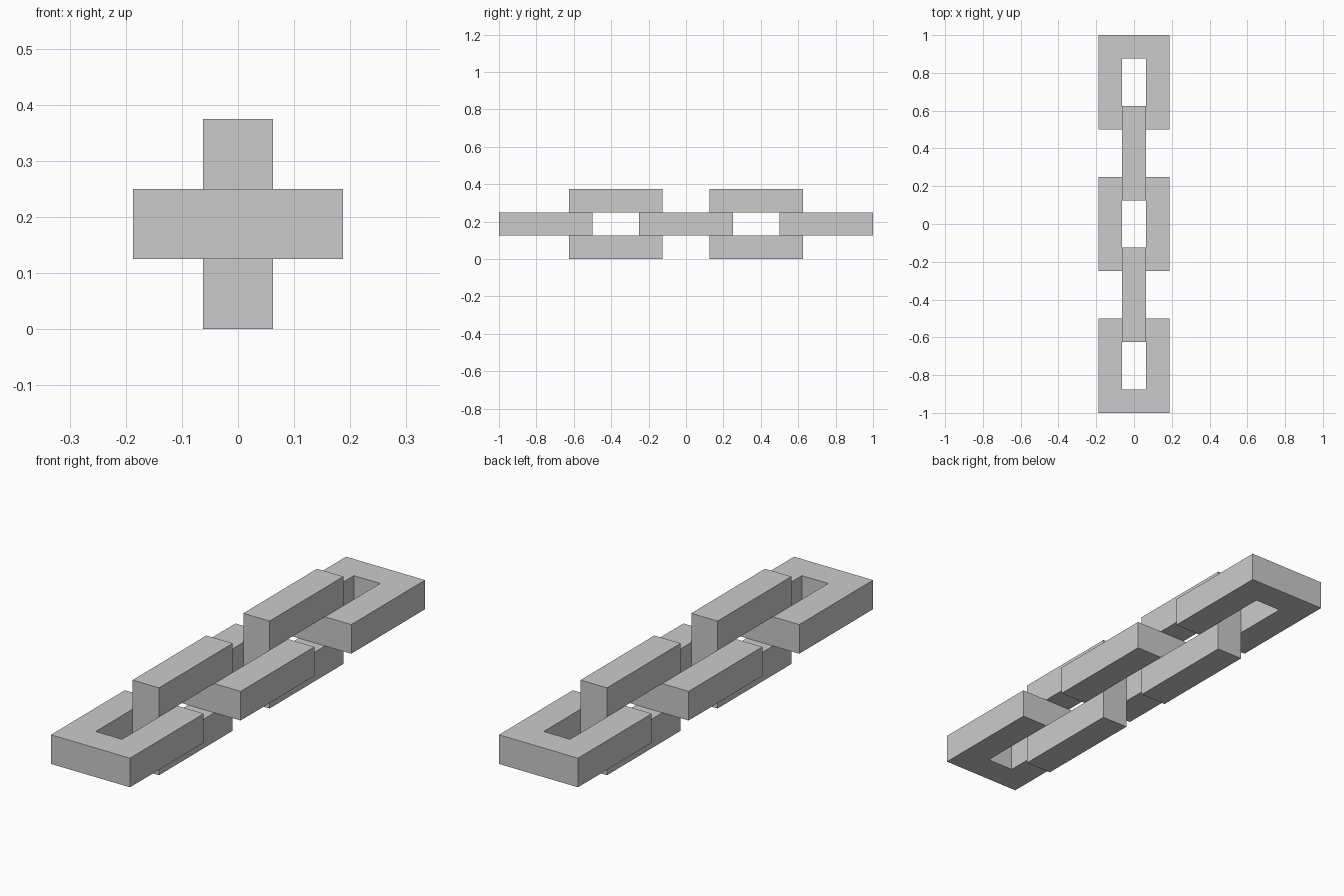
import bpy
import bmesh

if "Cube" in bpy.data.objects:
    bpy.data.objects.remove(bpy.data.objects["Cube"])

LENGTH, WIDTH, BAR = 0.5, 0.375, 0.125
MID_Z = WIDTH / 2


def make_link(name, y, upright):
    """Rectangular closed ring with a square bar section."""
    bm = bmesh.new()
    rings = []
    for inset, t in ((0, -1), (0, 1), (BAR, 1), (BAR, -1)):
        w, l, h = WIDTH / 2 - inset, LENGTH / 2 - inset, t * BAR / 2
        ring = []
        for sx, sy in ((-1, -1), (1, -1), (1, 1), (-1, 1)):
            a, b = sx * w, sy * l
            co = (h, b, a) if upright else (a, b, h)
            ring.append(bm.verts.new(co))
        rings.append(ring)
    # Skin the four loops: outer wall, top, hole wall, bottom
    for r in range(4):
        p, q = rings[r], rings[(r + 1) % 4]
        for i in range(4):
            j = (i + 1) % 4
            bm.faces.new((p[i], p[j], q[j], q[i]))
    bmesh.ops.recalc_face_normals(bm, faces=bm.faces)
    mesh = bpy.data.meshes.new(name)
    bm.to_mesh(mesh)
    bm.free()
    obj = bpy.data.objects.new(name, mesh)
    obj.location = (0, y, MID_Z)
    bpy.context.collection.objects.link(obj)


# Five links, alternating flat and upright
for k in range(5):
    upright = k % 2 == 1
    kind = "upright" if upright else "flat"
    make_link(f"{kind}_link_{k + 1}", -0.75 + 0.375 * k, upright)
